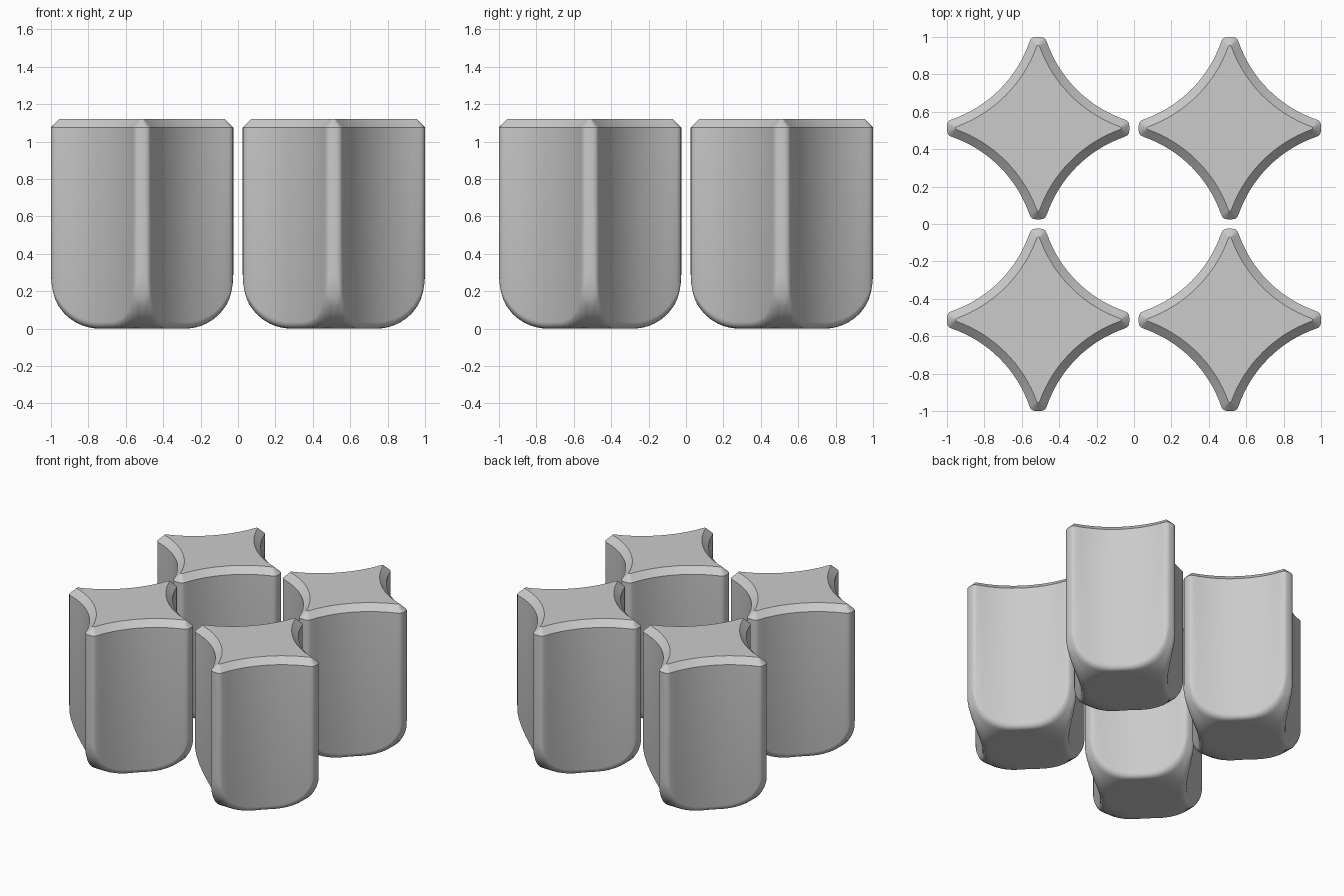
import bpy, bmesh, math

cube = bpy.data.objects.get("Cube")
if cube:
    bpy.data.objects.remove(cube)

TIP = 0.4875      # centre to tip
SPACING = 0.5125  # post centre offset
HEIGHT = 1.12
CHAMFER = 0.045
EDGE = 0.035      # rounding of the bottom edge
FILLET = 0.26     # large rounding below the tips
HOLLOW, RADIUS = 0.68, 0.67  # centre and radius of the concave sides
ARC_STEPS = 16

grey = bpy.data.materials.new("plain grey")
grey.use_nodes = True
colour = (0.6, 0.6, 0.6, 1)
grey.diffuse_color = colour
grey.node_tree.nodes["Principled BSDF"].inputs["Base Color"].default_value = colour


def outline(inset):
    """Four-pointed star with concave sides and blunt, softened tips."""
    tip, rad = TIP - inset, RADIUS + inset
    side_x = lambda y: HOLLOW - math.sqrt(rad * rad - (HOLLOW - y) ** 2)
    soft = max(0.025 - inset * 0.5, 0.004)
    corner = (side_x(tip), tip)
    a = (corner[0] - soft, tip)
    b = (side_x(tip - soft), tip - soft)
    quarter = []
    for t in (0, 0.33, 0.67):
        quarter.append(tuple((1 - t) ** 2 * p + 2 * t * (1 - t) * q + t * t * r
                             for p, q, r in zip(a, corner, b)))
    # concave arc, symmetric about the diagonal
    start = math.atan2(b[1] - HOLLOW, b[0] - HOLLOW) % math.tau
    end = 2.5 * math.pi - start
    for i in range(ARC_STEPS + 1):
        ang = start + (end - start) * i / ARC_STEPS
        quarter.append((HOLLOW + rad * math.cos(ang), HOLLOW + rad * math.sin(ang)))
    quarter += [(y, x) for x, y in reversed(quarter[:3])]
    points = []
    for _ in range(4):
        points += quarter
        quarter = [(y, -x) for x, y in quarter]
    return points


def underside(x, y):
    """Height of the bottom, which curves up towards the tips."""
    d = min(max(max(abs(x), abs(y)) - (TIP - FILLET), 0), FILLET)
    return FILLET - math.sqrt(FILLET ** 2 - d * d)


def make_post_mesh():
    bm = bmesh.new()
    rings = [[(x, y, HEIGHT) for x, y in outline(CHAMFER)],
             [(x, y, HEIGHT - CHAMFER) for x, y in outline(0)]]
    # rounded lower edge
    for k in range(5):
        a = math.pi / 2 * k / 4
        rings.append([(x, y, underside(x, y) + EDGE * (1 - math.sin(a)))
                      for x, y in outline(EDGE * (1 - math.cos(a)))])
    # bottom surface, drawn in towards the centre
    last = outline(EDGE)
    for k in range(1, 10):
        t = 1 - 0.07 * k
        rings.append([(x * t, y * t, underside(x * t, y * t)) for x, y in last])
    loops = [[bm.verts.new(p) for p in ring] for ring in rings]
    bm.faces.new(loops[0])
    bm.faces.new(loops[-1])
    n = len(loops[0])
    for upper, lower in zip(loops, loops[1:]):
        for i in range(n):
            j = (i + 1) % n
            bm.faces.new((upper[i], upper[j], lower[j], lower[i]))
    bmesh.ops.recalc_face_normals(bm, faces=bm.faces)
    mesh = bpy.data.meshes.new("star_post")
    bm.to_mesh(mesh)
    bm.free()
    mesh.materials.append(grey)
    return mesh


# Four identical posts in a square
bpy.ops.object.select_all(action='DESELECT')
for depth, y in (("front", -SPACING), ("back", SPACING)):
    for side, x in (("right", -SPACING), ("left", SPACING)):
        post = bpy.data.objects.new(f"{depth}_{side}_post", make_post_mesh())
        post.location = (x, y, 0)
        bpy.context.collection.objects.link(post)
        post.select_set(True)
        bpy.context.view_layer.objects.active = post
bpy.ops.object.shade_smooth_by_angle(angle=math.radians(35))
